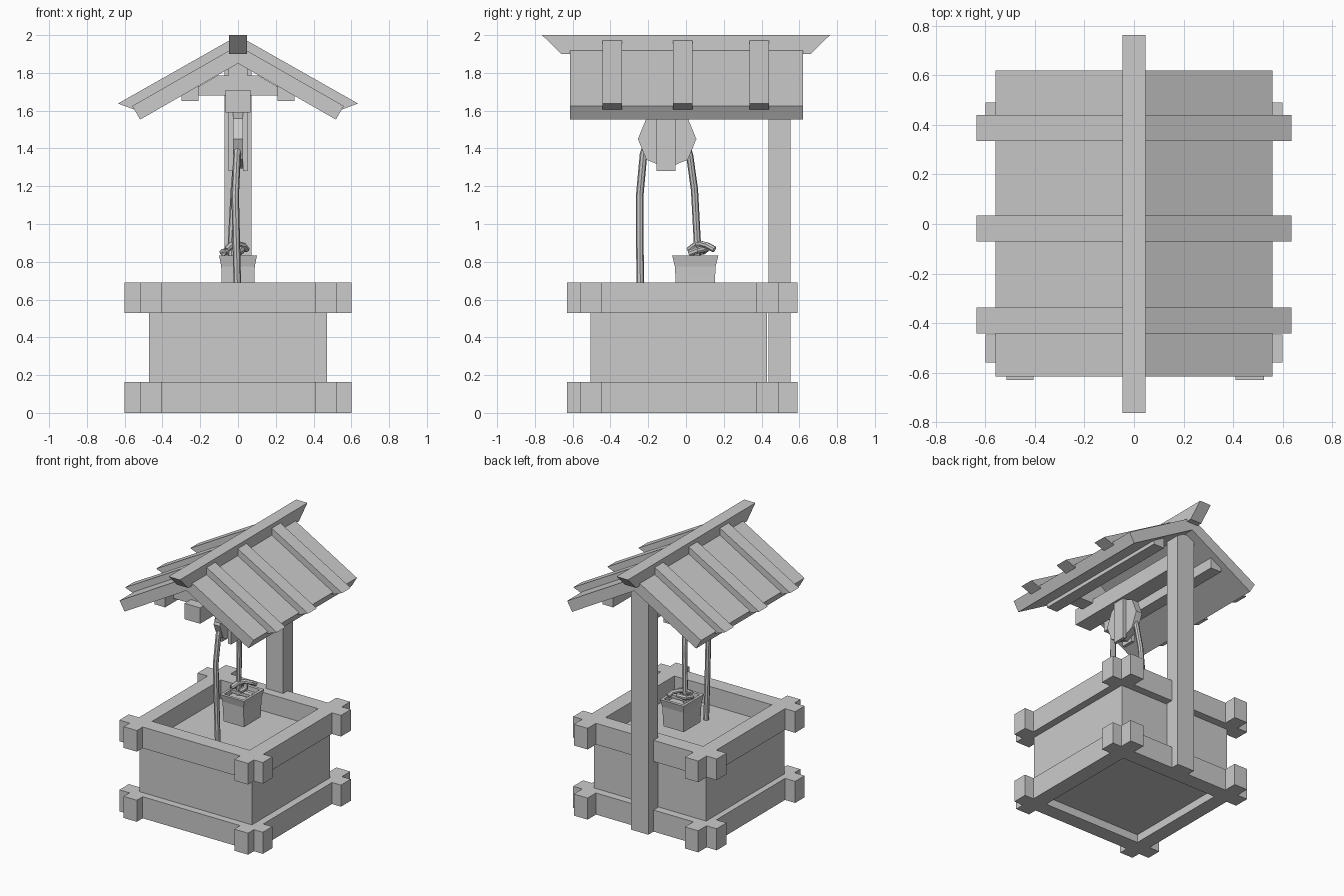
import bpy, bmesh, math
from mathutils import Vector

if "Cube" in bpy.data.objects:
    bpy.data.objects.remove(bpy.data.objects["Cube"])


def make(name, bm):
    bmesh.ops.recalc_face_normals(bm, faces=bm.faces[:])
    me = bpy.data.meshes.new(name)
    bm.to_mesh(me)
    bm.free()
    ob = bpy.data.objects.new(name, me)
    bpy.context.collection.objects.link(ob)
    return ob


def prism(name, pts, a, b, axis='y'):
    """Extrude a 2D profile (xz along y, or yz along x) from a to b."""
    bm = bmesh.new()
    def place(p, t):
        return (p[0], t, p[1]) if axis == 'y' else (t, p[0], p[1])
    lo = [bm.verts.new(place(p, a)) for p in pts]
    hi = [bm.verts.new(place(p, b)) for p in pts]
    bm.faces.new(lo)
    bm.faces.new(hi[::-1])
    n = len(pts)
    for i in range(n):
        j = (i + 1) % n
        bm.faces.new((lo[i], lo[j], hi[j], hi[i]))
    return make(name, bm)


def box(name, x0, x1, y0, y1, z0, z1):
    return prism(name, [(x0, z0), (x1, z0), (x1, z1), (x0, z1)], y0, y1)


def tube(name, pts, r, sides=8):
    """Faceted rope along a path of points."""
    pts = [Vector(p) for p in pts]
    bm = bmesh.new()
    rings = []
    ref = None
    for i, p in enumerate(pts):
        t = (pts[min(i + 1, len(pts) - 1)] - pts[max(i - 1, 0)]).normalized()
        if ref is None:
            ref = t.orthogonal()
        ref = (ref - t * ref.dot(t)).normalized()
        v = t.cross(ref)
        rings.append([bm.verts.new(p + r * (math.cos(a) * ref + math.sin(a) * v))
                      for a in (2 * math.pi * k / sides for k in range(sides))])
    for A, B in zip(rings, rings[1:]):
        for k in range(sides):
            m = (k + 1) % sides
            bm.faces.new((A[k], A[m], B[m], B[k]))
    bm.faces.new(rings[0])
    bm.faces.new(rings[-1])
    return make(name, bm)


# Well body with the water surface as its top
box("well_body", -0.47, 0.47, -0.505, 0.43, 0.06, 0.55)

# Crossed-beam frames at the bottom and the top
for level, z0, z1 in (("lower", 0.0, 0.163), ("upper", 0.53, 0.69)):
    box(level + "_front_beam", -0.6, 0.6, -0.56, -0.447, z0, z1)
    box(level + "_back_beam", -0.6, 0.6, 0.373, 0.49, z0, z1)
    box(level + "_left_beam", -0.515, -0.405, -0.63, 0.59, z0, z1)
    box(level + "_right_beam", 0.41, 0.525, -0.63, 0.59, z0, z1)

# Rear post and the arm that carries the pulley
box("post", -0.072, 0.072, 0.437, 0.552, 0.0, 1.84)
box("pulley_arm", -0.065, 0.065, -0.545, 0.45, 1.59, 1.71)

# Roof slopes, battens and purlins, mirrored left and right
for side, s in (("left", -1), ("right", 1)):
    prism(side + "_roof_slope",
          [(0, 1.85), (s * 0.518, 1.553), (s * 0.56, 1.625), (0, 1.945)], -0.615, 0.62)
    for i, y in enumerate((-0.39, -0.018, 0.388)):
        prism(f"{side}_batten_{i}",
              [(s * 0.04, 1.90), (s * 0.55, 1.606), (s * 0.635, 1.638), (s * 0.04, 1.975)],
              y - 0.052, y + 0.052)
    prism(side + "_purlin",
          [(s * 0.21, 1.65), (s * 0.30, 1.65), (s * 0.30, 1.70), (s * 0.21, 1.75)], -0.57, 0.57)

# Cross beam under the front gable, and the ridge
prism("front_cross_beam", [(-0.29, 1.68), (0.29, 1.68), (0.11, 1.785), (-0.11, 1.785)],
      -0.47, -0.36)
box("king_post", -0.05, 0.05, -0.465, -0.365, 1.70, 1.86)
prism("ridge_beam", [(-0.66, 1.9), (0.66, 1.9), (0.762, 2.0), (-0.762, 2.0)],
      -0.047, 0.047, 'x')

# Pulley wheel (octagon) between two hanger plates
cy, cz, r = -0.10, 1.45, 0.155
prism("pulley_wheel", [(cy + r * math.cos(k * math.pi / 4), cz + r * math.sin(k * math.pi / 4))
                       for k in range(8)], -0.026, 0.026, 'x')
for side, s in (("left", -1), ("right", 1)):
    x0, x1 = sorted((s * 0.026, s * 0.05))
    box(side + "_hanger", x0, x1, -0.155, -0.055, 1.28, 1.62)

# Rope strands, falling into the water and to the bucket
tube("water_rope", [(0, -0.19, 1.47), (-0.005, -0.225, 1.37), (-0.015, -0.245, 1.15),
                    (-0.01, -0.245, 0.95), (0, -0.24, 0.52)], 0.02)
tube("bucket_rope", [(0, -0.01, 1.47), (-0.005, 0.02, 1.36), (-0.02, 0.045, 1.18),
                     (-0.035, 0.06, 0.9), (-0.035, 0.055, 0.8)], 0.019)

# Knot of rope lying on the bucket
tube("rope_knot", [(-0.03, 0.06, 0.895), (-0.06, 0.02, 0.865), (-0.08, 0.04, 0.85),
                   (-0.06, 0.09, 0.855), (-0.01, 0.11, 0.87), (0.02, 0.06, 0.86),
                   (0.0, 0.02, 0.845)], 0.018)
tube("rope_tail", [(-0.05, 0.04, 0.88), (-0.01, 0.08, 0.895), (0.03, 0.115, 0.885),
                   (0.045, 0.15, 0.865)], 0.017)

# Square flared bucket with a shallow open top
bm = bmesh.new()
loops = []
for hx, hy, z in ((0.085, 0.1, 0.625), (0.087, 0.105, 0.72), (0.089, 0.108, 0.775),
                  (0.1, 0.122, 0.832), (0.08, 0.1, 0.832), (0.078, 0.098, 0.8)):
    loops.append([bm.verts.new((sx * hx, 0.049 + sy * hy, z))
                  for sx, sy in ((-1, -1), (1, -1), (1, 1), (-1, 1))])
for A, B in zip(loops, loops[1:]):
    for k in range(4):
        bm.faces.new((A[k], A[(k + 1) % 4], B[(k + 1) % 4], B[k]))
bm.faces.new(loops[0])
bm.faces.new(loops[-1])
make("bucket", bm)
box("bucket_handle_bar", -0.085, 0.085, 0.03, 0.068, 0.812, 0.834)
